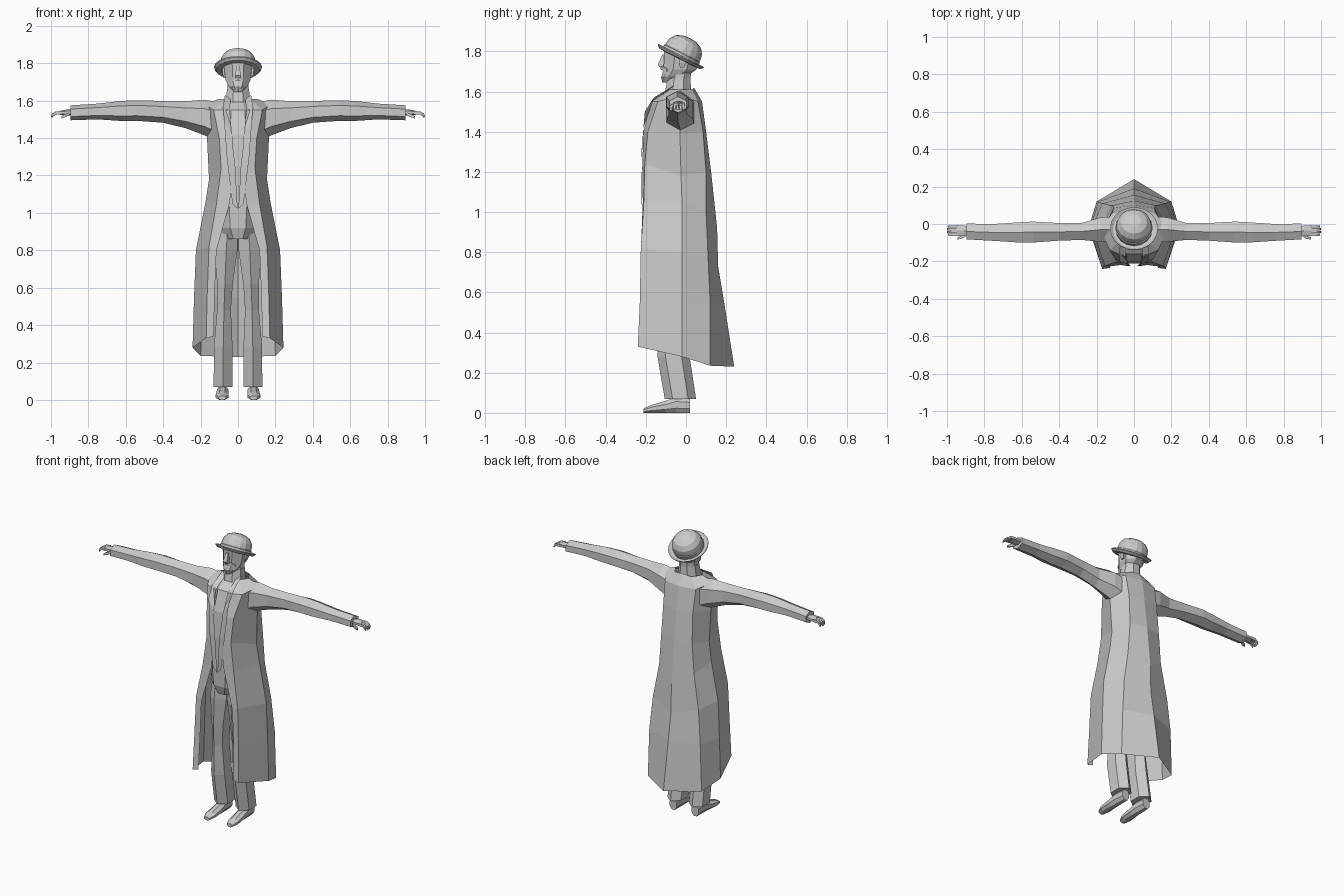
import bpy, bmesh, math
from mathutils import Matrix

mat = bpy.data.materials.new("plain grey")
mat.diffuse_color = (0.6, 0.6, 0.6, 1)


def make(name, bm, mirror=False):
    bmesh.ops.remove_doubles(bm, verts=bm.verts, dist=1e-5)
    bmesh.ops.recalc_face_normals(bm, faces=bm.faces)
    me = bpy.data.meshes.new(name)
    bm.to_mesh(me)
    bm.free()
    me.materials.append(mat)
    ob = bpy.data.objects.new(name, me)
    bpy.context.collection.objects.link(ob)
    if mirror:
        m = ob.modifiers.new("mirror", 'MIRROR')
        m.use_clip = True
    return ob


def skin(bm, rows, closed=True, caps=True):
    vs = [[bm.verts.new(p) for p in r] for r in rows]
    n = len(vs[0])
    for a, b in zip(vs, vs[1:]):
        for i in range(n if closed else n - 1):
            j = (i + 1) % n
            bm.faces.new((a[i], a[j], b[j], b[i]))
    if closed and caps:
        bm.faces.new(vs[0])
        bm.faces.new(vs[-1])


def ring(axis, s, n):
    """section s = (position along axis, centre u, centre v, radius u, radius v)"""
    t, cu, cv, a, b = s
    ang = [2 * math.pi * (i + 0.5) / n for i in range(n)]
    mu = max(math.cos(g) for g in ang)
    mv = max(math.sin(g) for g in ang)
    out = []
    for g in ang:
        u, v = cu + a * math.cos(g) / mu, cv + b * math.sin(g) / mv
        out.append({'x': (t, u, v), 'y': (u, t, v), 'z': (u, v, t)}[axis])
    return out


def loft(name, axis, sections, n=8, mirror=False):
    bm = bmesh.new()
    skin(bm, [ring(axis, s, n) for s in sections])
    return make(name, bm, mirror)


# Long open coat: columns are front edge, front corner, side seam, back corner, back centre
coat = [
    [(.13, -.235, .34), (.17, -.24, .33), (.243, -.02, .28), (.20, .12, .235), (0, .24, .23)],
    [(.125, -.225, .56), (.165, -.23, .55), (.235, -.02, .55), (.19, .12, .55), (0, .19, .55)],
    [(.115, -.225, .80), (.155, -.225, .82), (.225, -.02, .80), (.17, .11, .77), (0, .16, .73)],
    [(.045, -.215, 1.05), (.115, -.21, 1.05), (.175, -.02, 1.05), (.13, .10, 1.0), (0, .155, .92)],
    [(.025, -.218, 1.22), (.09, -.205, 1.24), (.155, -.025, 1.18), (.115, .10, 1.2), (0, .125, 1.2)],
    [(.03, -.212, 1.40), (.10, -.19, 1.40), (.165, -.03, 1.39), (.11, .085, 1.40), (0, .10, 1.40)],
    [(.045, -.175, 1.55), (.13, -.14, 1.55), (.18, -.03, 1.58), (.115, .06, 1.55), (0, .08, 1.55)],
    [(.04, -.09, 1.60), (.065, -.08, 1.61), (.10, -.03, 1.61), (.06, .03, 1.61), (0, .04, 1.62)],
]
bm = bmesh.new()
skin(bm, coat, closed=False)
make("coat", bm, True)

# Folded lapels lying on the coat front
bm = bmesh.new()
skin(bm, [[(0.002, -.221, 1.02), (.03, -.224, 1.05)],
          [(.015, -.222, 1.25), (.06, -.222, 1.3)],
          [(.035, -.212, 1.42), (.075, -.205, 1.5)],
          [(.045, -.165, 1.55), (.08, -.16, 1.57)],
          [(.04, -.085, 1.61), (.07, -.06, 1.63)]], closed=False)
make("lapel", bm, True)

# Waistcoat and shirt under the coat
loft("waistcoat", 'z', [(.86, 0, -.12, .06, .06), (.92, 0, -.10, .10, .10),
                        (1.05, 0, -.07, .115, .135), (1.25, 0, -.06, .10, .15),
                        (1.42, 0, -.06, .10, .14), (1.55, 0, -.05, .09, .11),
                        (1.60, 0, -.035, .06, .06)])

# Sleeves
loft("sleeve", 'x', [(.12, -.03, 1.49, .07, .105), (.18, -.03, 1.51, .065, .095),
                     (.28, -.04, 1.525, .045, .072), (.40, -.042, 1.54, .047, .058),
                     (.54, -.043, 1.547, .056, .055), (.63, -.045, 1.545, .053, .053),
                     (.75, -.045, 1.542, .045, .042), (.895, -.04, 1.535, .042, .04)], 6, True)

# Hands: palm, four bent fingers and a thumb
loft("palm", 'x', [(.87, -.037, 1.535, .022, .016), (.91, -.036, 1.537, .028, .016),
                   (.95, -.035, 1.535, .029, .012)], 6, True)
for i in range(4):
    y = -.057 + i * .0145
    r = 1.0 - (.006 if i in (0, 3) else 0)
    loft("finger", 'x', [(.94, y, 1.536, .0065, .009), (.975, y, 1.534, .0065, .008),
                         (r - .005, y, 1.522, .006, .009), (r, y, 1.512, .005, .005)], 4, True)
loft("thumb", 'x', [(.90, -.06, 1.53, .008, .009), (.925, -.073, 1.52, .008, .009),
                    (.945, -.076, 1.511, .006, .006)], 4, True)

# Trousers and shoes
loft("trouser_leg", 'z', [(.07, .08, -.028, .05, .078), (.28, .079, -.062, .05, .08),
                          (.48, .075, -.075, .037, .075), (.62, .07, -.08, .042, .08),
                          (.80, .063, -.075, .06, .09), (.93, .055, -.06, .055, .10)], 6, True)
loft("shoe", 'y', [(.02, .082, .037, .026, .037), (-.05, .082, .04, .030, .04),
                   (-.10, .083, .03, .032, .03), (-.17, .085, .02, .034, .02),
                   (-.212, .085, .011, .02, .011)], 8, True)

# Neck, collar and head
loft("neck", 'z', [(1.54, 0, -.04, .06, .06), (1.62, 0, -.035, .055, .055),
                   (1.70, 0, -.03, .055, .055)])
loft("shirt_collar", 'z', [(1.59, 0, -.04, .068, .066), (1.665, 0, -.035, .058, .057)])
loft("head", 'z', [(1.655, 0, -.075, .03, .04), (1.675, 0, -.06, .05, .062),
                   (1.71, 0, -.03, .066, .083), (1.76, 0, -.022, .073, .087),
                   (1.81, 0, -.022, .075, .088), (1.84, 0, -.02, .06, .07)])
loft("nose", 'z', [(1.722, 0, -.115, .016, .018), (1.735, 0, -.118, .015, .022),
                   (1.785, 0, -.105, .008, .012)], 4)
loft("moustache", 'x', [(0, -.114, 1.718, .012, .009), (.028, -.105, 1.716, .012, .010),
                        (.045, -.09, 1.705, .006, .006)], 4, True)
loft("chin_beard", 'z', [(1.645, 0, -.098, .018, .02), (1.67, 0, -.098, .032, .026),
                         (1.695, 0, -.09, .035, .025)], 6)
loft("ear", 'z', [(1.72, .07, -.02, .006, .010), (1.745, .076, -.018, .008, .018),
                  (1.775, .076, -.014, .008, .016)], 4, True)


# Round hat, tipped back
def lathe(name, profile, n, mtx):
    bm = bmesh.new()
    rows = [[(r * math.cos(2 * math.pi * i / n), r * math.sin(2 * math.pi * i / n), z)
             for i in range(n)] for r, z in profile]
    skin(bm, rows, caps=False)
    bmesh.ops.transform(bm, matrix=mtx, verts=bm.verts)
    make(name, bm)


tip = Matrix.Translation((0, -.033, 1.762)) @ Matrix.Rotation(math.radians(-27), 4, 'X')
lathe("hat_crown", [(.09, 0), (.096, .04), (.091, .07), (.07, .098), (.037, .113), (.001, .117)], 16, tip)
lathe("hat_band", [(.094, .004), (.098, .006), (.1, .03), (.095, .032)], 16, tip)
lathe("hat_brim", [(.088, 0), (.115, .002), (.127, .014), (.128, .020), (.122, .016),
                   (.112, .008), (.09, .006), (.088, 0)], 20, tip)
